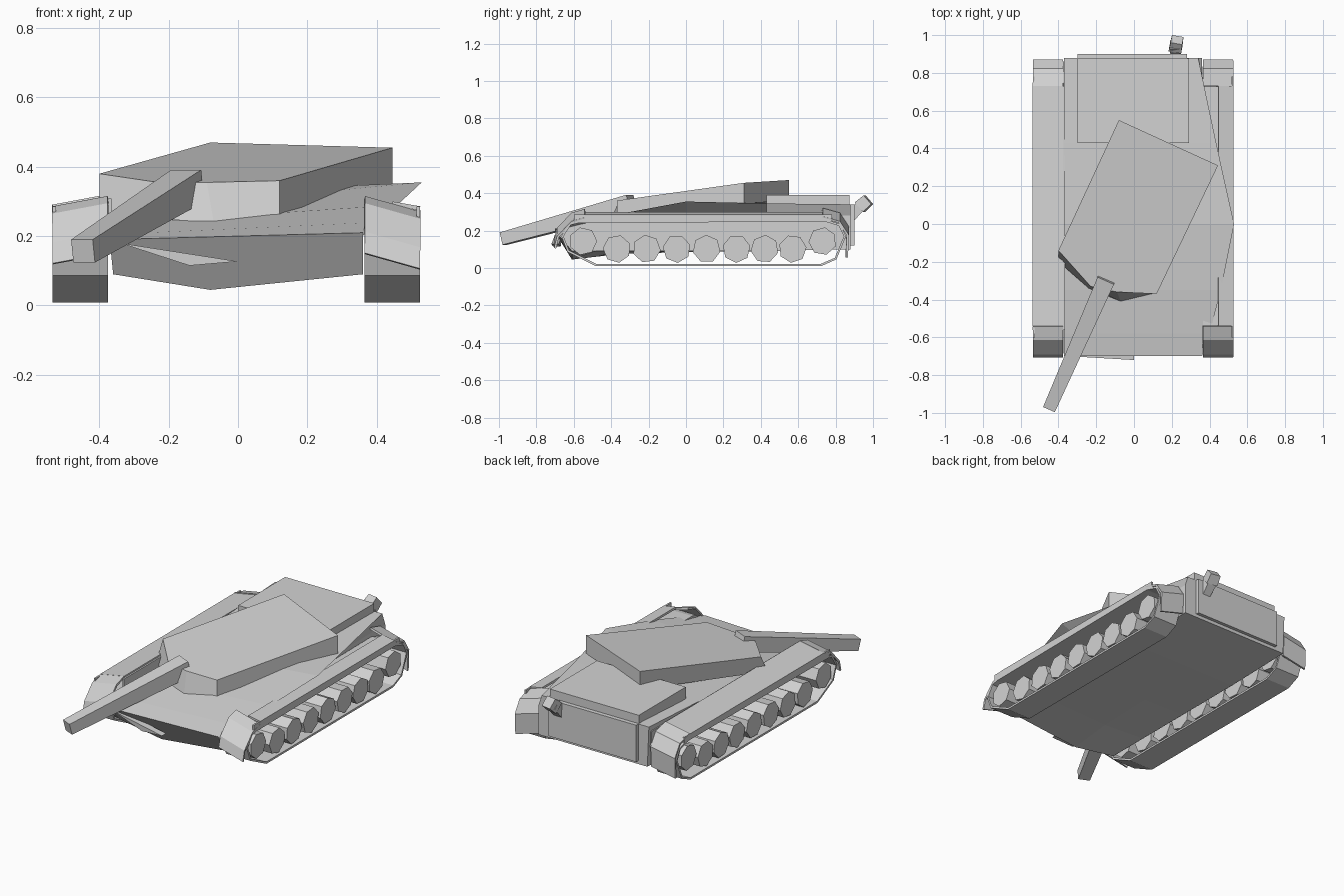
import bpy, bmesh, math
from mathutils import Vector

if "Cube" in bpy.data.objects:
    bpy.data.objects.remove(bpy.data.objects["Cube"], do_unlink=True)

grey = bpy.data.materials.new("plain_grey")
grey.use_nodes = True
grey.diffuse_color = (0.65, 0.65, 0.65, 1)
grey.node_tree.nodes["Principled BSDF"].inputs["Base Color"].default_value = (0.65, 0.65, 0.65, 1)


def finish(name, bm):
    bmesh.ops.recalc_face_normals(bm, faces=bm.faces)
    mesh = bpy.data.meshes.new(name)
    bm.to_mesh(mesh)
    bm.free()
    mesh.materials.append(grey)
    ob = bpy.data.objects.new(name, mesh)
    bpy.context.scene.collection.objects.link(ob)
    return ob


def loft(name, rings, caps=True, closed=True):
    """Skin a row of matching point rings."""
    bm = bmesh.new()
    rows = [[bm.verts.new(p) for p in r] for r in rings]
    n = len(rows[0])
    for a, b in zip(rows, rows[1:]):
        for i in range(n if closed else n - 1):
            j = (i + 1) % n
            bm.faces.new((a[i], a[j], b[j], b[i]))
    if caps:
        bm.faces.new(rows[0])
        bm.faces.new(rows[-1])
    return finish(name, bm)


def box(name, x, y, z):
    return loft(name, [[(x[0], y[0], h), (x[1], y[0], h), (x[1], y[1], h), (x[0], y[1], h)] for h in z])


def bar(name, start, end, w0, w1):
    """Square bar tapering between two points."""
    start, end = Vector(start), Vector(end)
    d = (end - start).normalized()
    side = d.cross(Vector((0, 0, 1))).normalized()
    up = side.cross(d)
    return loft(name, [[p + (side * a + up * b) * w / 2 for a, b in ((-1, -1), (1, -1), (1, 1), (-1, 1))]
                       for p, w in ((start, w0), (end, w1))])


def band(name, path, x_in, x_out, drop, thick):
    """Bent sheet following a side profile, falling outward by drop."""
    ob = loft(name, [[(x_in, y, z), (x_out, y, z - drop)] for y, z in path], caps=False, closed=False)
    mod = ob.modifiers.new("thickness", "SOLIDIFY")
    mod.thickness = thick
    mod.offset = 0
    return ob


# Hull: stations of deck y, floor y, floor edge, keel, deck left z, deck right x and z
stations = [(-0.70, -0.61, 0.09, 0.045, 0.19, 0.36, 0.21), (-0.58, -0.48, 0.09, 0.06, 0.205, 0.40, 0.24),
            (-0.35, -0.35, 0.09, 0.075, 0.235, 0.46, 0.29), (0, 0, 0.09, 0.085, 0.27, 0.53, 0.355),
            (0.43, 0.43, 0.09, 0.09, 0.315, 0.435, 0.345), (0.88, 0.88, 0.10, 0.10, 0.34, 0.34, 0.34)]
loft("hull", [[(-0.36, fy, f), (-0.08, fy, k), (0.36, fy, f), (0.36, y, min(0.28, rz - 0.01)),
               (rx, y, rz), (-0.37, y, lz)] for y, fy, f, k, lz, rx, rz in stations])
box("engine_deck", (-0.30, 0.29), (0.43, 0.875), (0.32, 0.39))
box("rear_plate", (-0.30, 0.28), (0.87, 0.9), (0.12, 0.34))
loft("bent_nose_plate", [[(-0.34, y, 0.18), (-0.14, y - 0.01, 0.115), (0, y - 0.02, 0.127)]
                         for y in (-0.66, -0.70)])

# Turret turned to one side, top sloping down to the front
top = [(-0.08, 0.55, 0.47), (0.445, 0.31, 0.455), (0.12, -0.37, 0.36), (-0.09, -0.36, 0.355),
       (-0.23, -0.33, 0.355), (-0.40, -0.14, 0.38)]
base = [(-0.08, 0.55, 0.36), (0.445, 0.31, 0.345), (0.12, -0.37, 0.25), (-0.07, -0.41, 0.24),
        (-0.24, -0.34, 0.25), (-0.40, -0.20, 0.27)]
loft("turret", [base, top])
bar("gun_barrel", (-0.145, -0.29, 0.345), (-0.447, -0.975, 0.157), 0.095, 0.068)

# Bent stub at the rear
bar("stub_arm", (0.22, 0.88, 0.27), (0.22, 0.95, 0.35), 0.05, 0.06)
bar("stub_head", (0.22, 0.93, 0.325), (0.228, 0.975, 0.365), 0.068, 0.062)

# Running gear on both sides
belt = [(-0.62, 0.235), (-0.66, 0.17), (-0.63, 0.09), (-0.48, 0.015), (0.72, 0.015), (0.80, 0.05),
        (0.85, 0.17), (0.82, 0.23), (0.74, 0.255), (-0.58, 0.245), (-0.62, 0.235)]
front_guard = [(-0.70, 0.15), (-0.685, 0.21), (-0.61, 0.29), (-0.54, 0.31)]
rear_guard = [(0.73, 0.315), (0.82, 0.29), (0.865, 0.22), (0.86, 0.10)]
wheel_y = [-0.55, -0.37, -0.21, -0.05, 0.11, 0.27, 0.42, 0.57, 0.73]
for label, s, mid, inset, drop in (("left", 1, 0.445, 0.08, 0.045), ("right", -1, -0.455, 0, 0.03)):
    x_in, x_out = mid - s * 0.08, mid + s * 0.08
    band(label + "_track", belt, x_in, x_out, 0, 0.012)
    band(label + "_front_guard", front_guard, x_in, x_out, drop, 0.012)
    band(label + "_rear_guard", rear_guard, x_in, x_out, drop, 0.012)
    # The left fender is narrower, tucked below the deck edge
    edge = 0.31 - inset * 0.2
    band(label + "_fender", [(-0.54, edge), (0.73, edge)], x_in + inset, x_out, edge - 0.28, 0.012)
    box(label + "_skirt", (x_out - s * 0.01, x_out), (-0.60, 0.78), (0.25, 0.285))
    for i, y in enumerate(wheel_y):
        z = 0.143 if i in (0, len(wheel_y) - 1) else 0.102
        ring = [(y + 0.075 * math.cos(a), z + 0.075 * math.sin(a))
                for a in (math.tau * k / 7 + i * 0.4 for k in range(7))]
        loft(f"{label}_wheel_{i + 1}", [[(x, *p) for p in ring] for x in (mid - s * 0.075, mid + s * 0.074)])
# Inner wall of the full-width fender
box("right_fender_wall", (-0.375, -0.365), (-0.56, 0.86), (0.21, 0.308))
